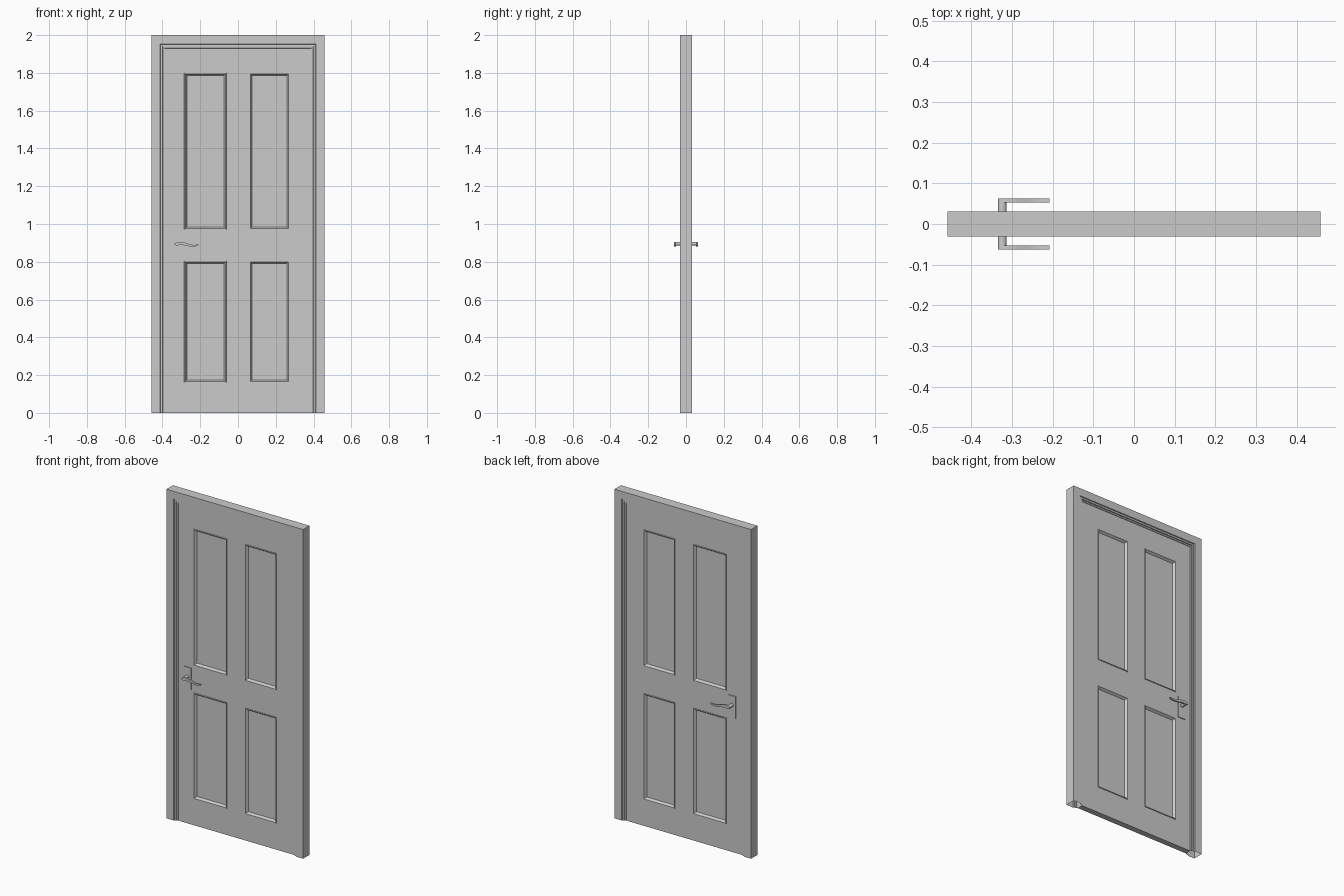
import bpy, bmesh, math
from mathutils import Matrix

if "Cube" in bpy.data.objects:
    bpy.data.objects.remove(bpy.data.objects["Cube"])


def finish(bm, name, smooth=False):
    """Turn a front-half bmesh into an object mirrored to the back."""
    me = bpy.data.meshes.new(name)
    bm.to_mesh(me)
    bm.free()
    ob = bpy.data.objects.new(name, me)
    bpy.context.collection.objects.link(ob)
    mir = ob.modifiers.new("both_sides", 'MIRROR')
    mir.use_axis = (False, True, False)
    mir.merge_threshold = 0.0005
    if smooth:
        bpy.ops.object.select_all(action='DESELECT')
        ob.select_set(True)
        bpy.context.view_layer.objects.active = ob
        bpy.ops.object.shade_smooth_by_angle(angle=math.radians(35))
    return ob


def extrude_outline(bm, pts, y_front, y_back):
    """Solid from an x/z outline, extruded along y."""
    face = bm.faces.new([bm.verts.new((x, y_front, z)) for x, z in pts])
    res = bmesh.ops.extrude_face_region(bm, geom=[face], use_keep_orig=True)
    for v in res["geom"]:
        if isinstance(v, bmesh.types.BMVert):
            v.co.y = y_back
    bmesh.ops.recalc_face_normals(bm, faces=bm.faces[:])


# Frame: stepped architrave profile swept round three sides, open at the floor
W, H = 0.459, 2.0
profile = [(0, 0), (0, -.031), (.047, -.031), (.049, -.026), (.059, -.026),
           (.061, -.021), (.069, -.021), (.072, -.014), (.072, 0)]
bm = bmesh.new()
rows = []
for d, y in profile:
    path = [(-W + d, 0), (-W + d, H - d), (W - d, H - d), (W - d, 0)]
    rows.append([bm.verts.new((x, y, z)) for x, z in path])
for a, b in zip(rows, rows[1:]):
    for j in range(3):
        bm.faces.new((a[j], b[j], b[j + 1], a[j + 1]))
finish(bm, "door_frame")

# Door leaf: grid with four moulded, recessed panels
xs = [-.388, -.285, -.061, .06, .273, .388]
zs = [0, .16, .805, .97, 1.80, 1.93]
bm = bmesh.new()
g = [[bm.verts.new((x, -.018, z)) for z in zs] for x in xs]
panels = []
for i in range(5):
    for k in range(5):
        f = bm.faces.new((g[i][k], g[i + 1][k], g[i + 1][k + 1], g[i][k + 1]))
        if i in (1, 3) and k in (1, 3):
            panels.append(f)
rim = [e for e in bm.edges if e.is_boundary]
res = bmesh.ops.extrude_edge_only(bm, edges=rim)
for v in res["geom"]:
    if isinstance(v, bmesh.types.BMVert):
        v.co.y = 0
bmesh.ops.recalc_face_normals(bm, faces=bm.faces[:])
if panels[0].normal.y > 0:
    bmesh.ops.reverse_faces(bm, faces=bm.faces[:])
for thick, depth in ((.002, .003), (.005, 0), (.013, -.014)):
    bmesh.ops.inset_individual(bm, faces=panels, thickness=thick, depth=depth)
finish(bm, "door_leaf")

# Handle back plate
bm = bmesh.new()
extrude_outline(bm, [(-.35, .818), (-.301, .818), (-.301, .951), (-.35, .951)],
                -.023, -.017)
finish(bm, "handle_plate")

# Handle neck
bm = bmesh.new()
bmesh.ops.create_cone(bm, cap_ends=True, segments=16, radius1=.0105,
                      radius2=.0105, depth=.042,
                      matrix=Matrix.Translation((-.324, -.039, .895))
                      @ Matrix.Diagonal((1, 1, .85, 1))
                      @ Matrix.Rotation(math.pi / 2, 4, 'X'))
finish(bm, "handle_neck", True)

# Handle lever: wavy tapering outline built from a centre line
bm = bmesh.new()
upper, lower = [], []
N = 16
for i in range(N + 1):
    t = i / N
    x = -.335 + .127 * t
    z = .893 + .005 * math.sin(2 * math.pi * t) - .004 * t
    half = (.010 - .0065 * t) * min(1, .45 + 5 * t)
    upper.append((x, z + half))
    lower.append((x, z - half))
extrude_outline(bm, lower + upper[::-1], -.063, -.053)
finish(bm, "handle_lever", True)
